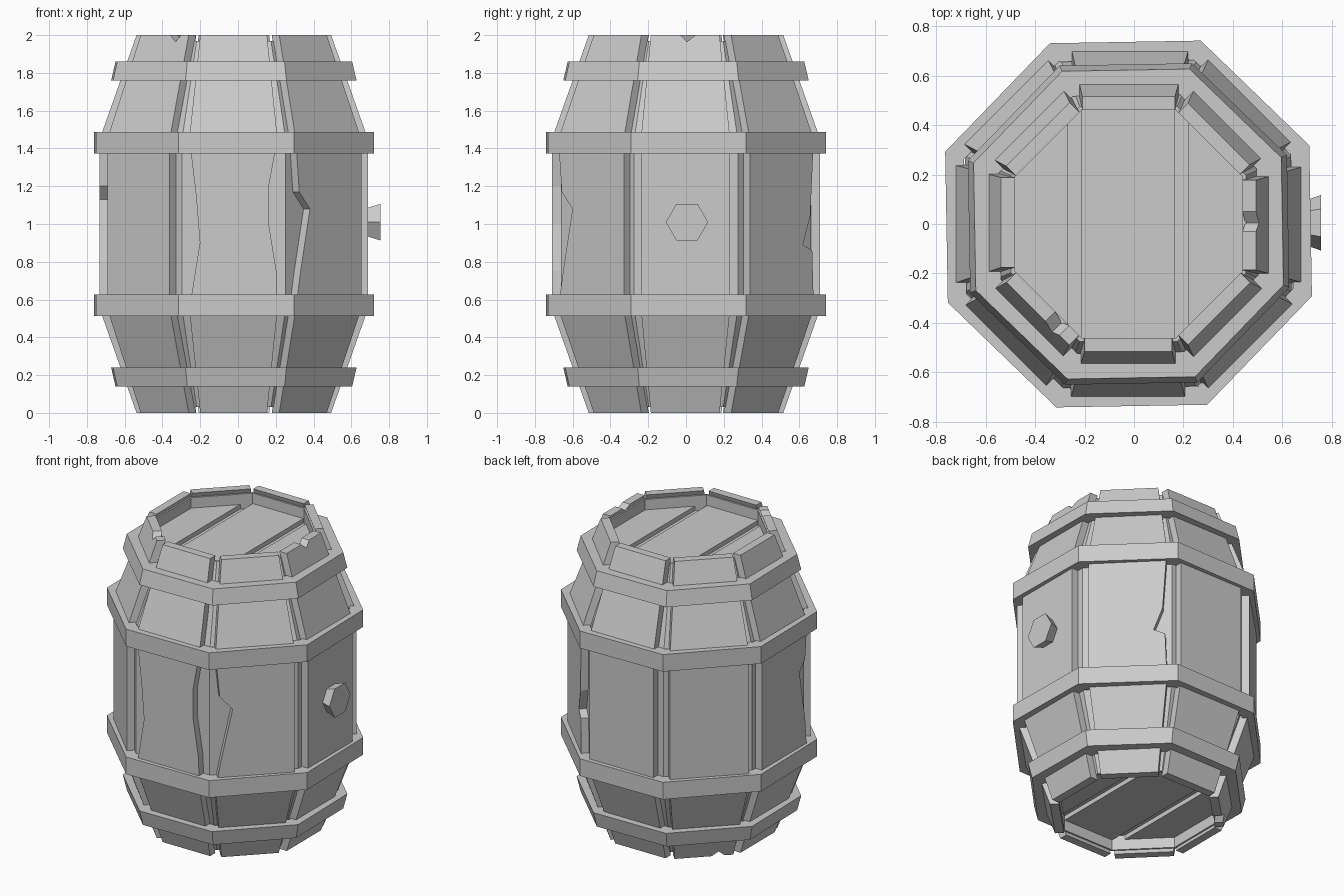
import bpy, math, random
from mathutils import Vector

if "Cube" in bpy.data.objects:
    bpy.data.objects.remove(bpy.data.objects["Cube"])

random.seed(4)
CX = -0.022                      # barrel axis (the bung sticks out on +x)
K = 1 / math.cos(math.pi / 8)    # flat-to-corner ratio of an octagon


def make(name, verts, faces):
    me = bpy.data.meshes.new(name)
    me.from_pydata(verts, [], faces)
    me.update()
    ob = bpy.data.objects.new(name, me)
    bpy.context.collection.objects.link(ob)
    return ob


def octagon_lathe(name, prof, turn=0.0, closed=False):
    """Spin (flat distance, z) points round the axis in eight sides."""
    verts, faces, n = [], [], len(prof)
    for i in range(8):
        a = math.radians(22.5 + 45 * i + turn)
        verts += [(CX + r * K * math.cos(a), r * K * math.sin(a), z) for r, z in prof]
    for i in range(8):
        j = (i + 1) % 8
        for p in range(n if closed else n - 1):
            q = (p + 1) % n
            faces.append((i * n + p, j * n + p, j * n + q, i * n + q))
    if not closed:               # cap both ends
        faces.append([i * n for i in reversed(range(8))])
        faces.append([i * n + n - 1 for i in range(8)])
    return make(name, verts, faces)


def prism(name, near, far):
    n = len(near)
    faces = [list(range(n)), list(range(2 * n - 1, n - 1, -1))]
    faces += [(i, i + n, (i + 1) % n + n, (i + 1) % n) for i in range(n)]
    return make(name, near + far, faces)


def flat_dist(z):
    return 0.515 + 0.195 * min(1, min(z, 2 - z) / 0.55)


def stave_piece(name, k, outline):
    """Extrude a (sideways, z) outline inward on side k of the barrel."""
    a = math.radians(-90 + 45 * k)
    out, tan = Vector((math.cos(a), math.sin(a), 0)), Vector((-math.sin(a), math.cos(a), 0))

    def place(depth):
        return [Vector((CX, 0, z)) + out * (flat_dist(z) - depth) + tan * u for u, z in outline]
    prism(name, place(0), place(0.055))


# Inner shell, seen at the bottom of the grooves and as the recessed ends
octagon_lathe("inner_shell", [(.46, .13), (.46, .03), (.475, .03), (.662, .55), (.662, 1.45),
                              (.475, 1.97), (.46, 1.97), (.46, 1.87)])

# Chips in the stave edges (bottom to top) and in the rims (left to right)
right_chip = {0: [(.225, .75), (.185, 1.0), (.185, 1.2)],
              6: [(.22, .8), (.16, 1.13), (.22, 1.2)],
              3: [(.235, .86), (.165, .89), (.22, 1.04)]}
left_chip = {0: [(-.18, .9), (-.2, 1.15)],
             1: [(-.21, .75), (-.14, 1.08), (-.22, 1.17)]}
top_chip = {2: [(-.03, 2), (.005, 1.965), (.05, 2)],
            7: [(.04, 2), (.09, 1.965), (.12, 2)]}
bottom_chip = {5: [(.05, 0), (.09, .035), (.13, 0)]}

# Eight staves, each bent at the large hoops
for k in range(8):
    e0, e1 = [.182 + random.uniform(-.008, .008) for _ in range(2)]
    m0, m1 = [.238 + random.uniform(-.01, .01) for _ in range(2)]
    stave_piece(f"stave_lower_{k}", k,
                [(-e0, 0)] + bottom_chip.get(k, []) + [(e1, 0), (m1, .55), (-m0, .55)])
    stave_piece(f"stave_middle_{k}", k,
                [(-m0, .55), (m1, .55)] + right_chip.get(k, [])
                + [(m1, 1.45), (-m0, 1.45)] + left_chip.get(k, [])[::-1])
    stave_piece(f"stave_upper_{k}", k,
                [(-m0, 1.45), (m1, 1.45), (e1, 2)] + top_chip.get(k, [])[::-1] + [(-e0, 2)])

# Hoops, mirrored top and bottom
for side in ("lower", "upper"):
    def zz(z):
        return z if side == "lower" else 2 - z
    for name, prof in (("large", [(.66, .513), (.736, .513), (.736, .628), (.66, .628)]),
                       ("small", [(.52, .14), (.622, .14), (.645, .24), (.56, .24)])):
        ring = [(r, zz(z)) for r, z in prof]
        if side == "upper":
            ring.reverse()
        octagon_lathe(f"{side}_{name}_hoop", ring, 1, True)

# Planks of both ends
planks = {"left": [(-.465, -.19), (-.245, -.41), (-.245, .41), (-.465, .19)],
          "middle": [(-.19, -.465), (.187, -.465), (.187, .465), (-.19, .465)],
          "right": [(.242, -.41), (.465, -.19), (.465, .19), (.242, .41)]}
for name, pts in planks.items():
    for end, z0, z1 in (("top", 1.85, 1.9), ("bottom", .1, .15)):
        prism(f"{end}_plank_{name}", [Vector((x + CX, y, z1)) for x, y in pts],
              [Vector((x + CX, y, z0)) for x, y in pts])

# Bung plug
bpy.ops.mesh.primitive_cone_add(vertices=6, radius1=.075, radius2=.112, depth=.105,
                                location=(.7025, .005, 1.01), rotation=(0, math.pi / 2, 0))
bpy.context.object.name = "bung"
